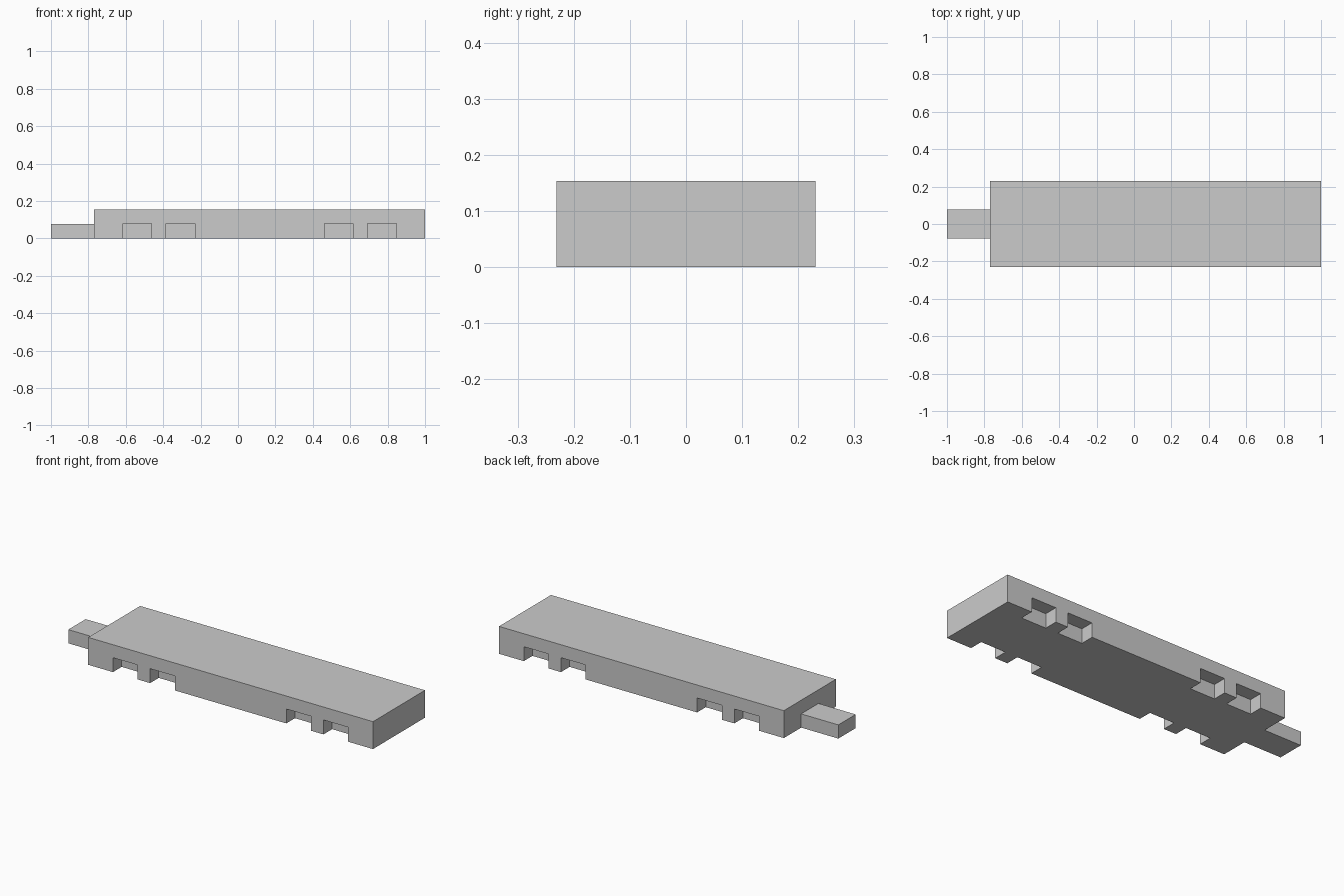
import bpy, bmesh
from mathutils import Matrix, Vector

if "Cube" in bpy.data.objects:
    bpy.data.objects.remove(bpy.data.objects["Cube"])

U = 1 / 13  # grid unit the model is laid out on


def add_box(bm, lo, hi):
    lo, hi = Vector(lo), Vector(hi)
    mat = Matrix.Translation((lo + hi) / 2) @ Matrix.Diagonal((*(hi - lo), 1))
    bmesh.ops.create_cube(bm, size=1, matrix=mat)


def make_object(name, boxes):
    bm = bmesh.new()
    for lo, hi in boxes:
        add_box(bm, lo, hi)
    mesh = bpy.data.meshes.new(name)
    bm.to_mesh(mesh)
    bm.free()
    obj = bpy.data.objects.new(name, mesh)
    bpy.context.collection.objects.link(obj)
    return obj


# Main slab and the narrow tongue at its left end
slab = make_object("slab", [((-10 * U, -3 * U, 0), (13 * U, 3 * U, 2 * U))])
make_object("end_tongue", [((-13 * U, -U, 0), (-10 * U, U, U))])

# Notches along both bottom edges, in two pairs per side
notches = []
for x in (-8, -5, 6, 9):
    for y0, y1 in ((-4, -2), (2, 4)):
        notches.append(((x * U, y0 * U, -U), ((x + 2) * U, y1 * U, 0.081)))
cutter = make_object("notch_cutter", notches)
cutter.hide_render = True
cutter.hide_set(True)

cut = slab.modifiers.new("notches", "BOOLEAN")
cut.operation = "DIFFERENCE"
cut.solver = "EXACT"
cut.object = cutter

# Apply the cut and drop the helper
bpy.context.view_layer.objects.active = slab
slab.select_set(True)
bpy.ops.object.modifier_apply(modifier=cut.name)
bpy.data.objects.remove(cutter, do_unlink=True)
